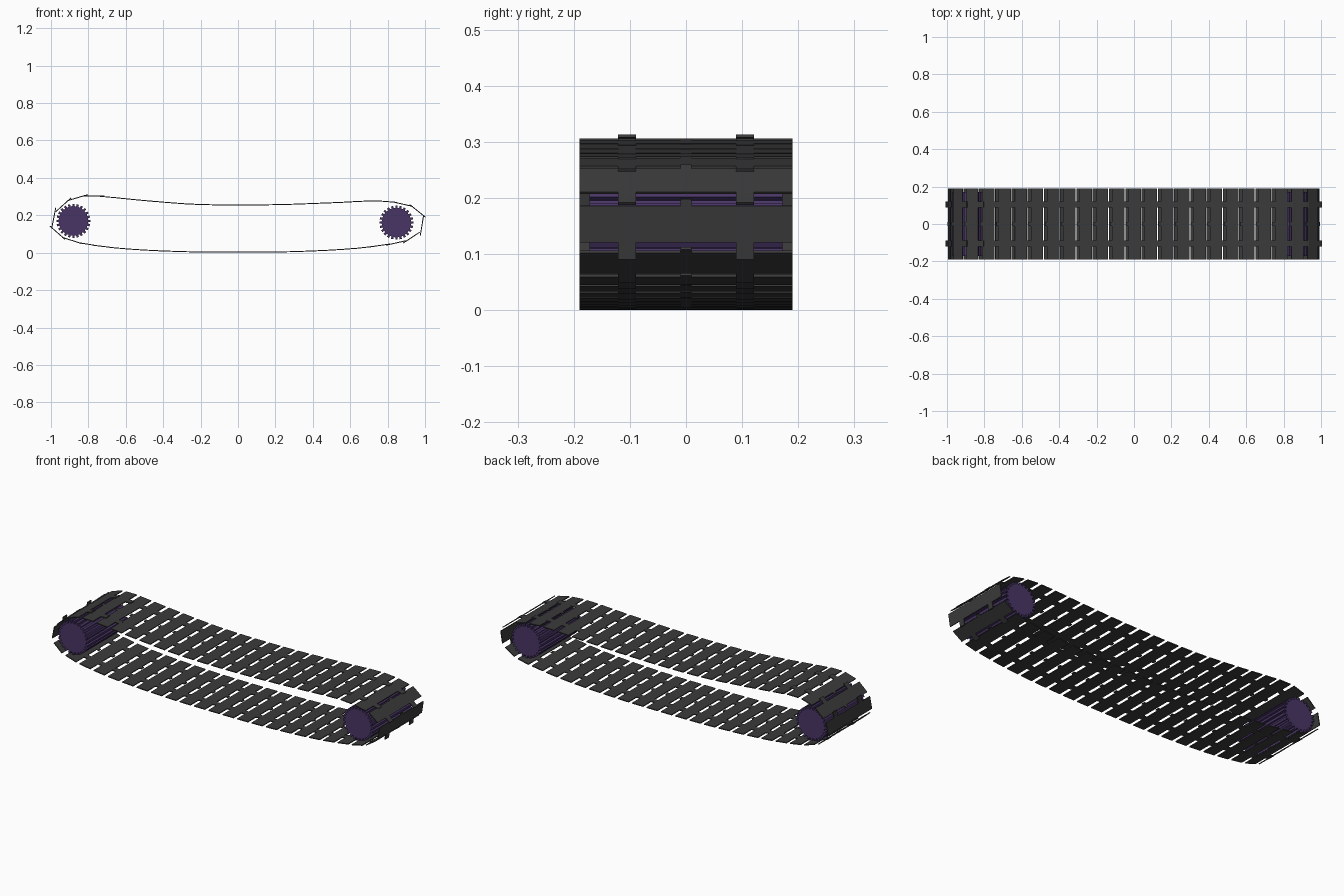
import bpy, bmesh, math
from mathutils import Vector

cube = bpy.data.objects.get("Cube")
if cube:
    bpy.data.objects.remove(cube, do_unlink=True)


def material(name, color):
    m = bpy.data.materials.new(name)
    m.use_nodes = True
    m.diffuse_color = (*color, 1)
    m.node_tree.nodes["Principled BSDF"].inputs["Base Color"].default_value = (*color, 1)
    return m


steel = material("dark grey steel", (0.043, 0.043, 0.043))
purple = material("purple metal", (0.065, 0.035, 0.13))


def prism(name, outline, direction, mat):
    """Mesh made by sweeping a closed flat outline along a direction."""
    bm = bmesh.new()
    base = bm.faces.new([bm.verts.new(p) for p in outline])
    ext = bmesh.ops.extrude_face_region(bm, geom=[base])
    verts = [v for v in ext["geom"] if isinstance(v, bmesh.types.BMVert)]
    bmesh.ops.translate(bm, verts=verts, vec=direction)
    bmesh.ops.recalc_face_normals(bm, faces=bm.faces)
    mesh = bpy.data.meshes.new(name)
    bm.to_mesh(mesh)
    bm.free()
    mesh.materials.append(mat)
    return mesh


def place(name, mesh, loc, angle=0):
    ob = bpy.data.objects.new(name, mesh)
    ob.location = loc
    ob.rotation_euler = (0, angle, 0)
    bpy.context.collection.objects.link(ob)
    return ob


# Track path in x, z: along the top, round the right end, back below
PATH = [(-0.735, 0.301), (-0.5, 0.279), (-0.25, 0.26), (0, 0.255), (0.25, 0.258),
        (0.5, 0.267), (0.74, 0.276), (0.86, 0.264), (0.945, 0.235), (0.985, 0.182),
        (0.968, 0.115), (0.9, 0.068), (0.8, 0.045), (0.6, 0.021), (0.3, 0.006),
        (0, 0.003), (-0.3, 0.006), (-0.6, 0.021), (-0.8, 0.045), (-0.9, 0.07),
        (-0.97, 0.112), (-0.988, 0.17), (-0.955, 0.235), (-0.89, 0.283), (-0.81, 0.302)]


def smooth_loop(points, steps=24):
    pts = [Vector(p) for p in points]
    n, out = len(pts), []
    for i in range(n):
        a, b, c, d = (pts[(i + k) % n] for k in (-1, 0, 1, 2))
        # Tangents scaled to segment length keep uneven spacing smooth
        seg = (c - b).length
        t0 = (c - a).normalized() * seg
        t1 = (d - b).normalized() * seg
        for s in range(steps):
            u = s / steps
            h = u * u * (3 - 2 * u)
            out.append(b * (1 - h) + c * h + t0 * u * (1 - u) ** 2 - t1 * u * u * (1 - u))
    return out


loop = smooth_loop(PATH)
lengths = [0]
for p, q in zip(loop, loop[1:] + loop[:1]):
    lengths.append(lengths[-1] + (q - p).length)
total = lengths[-1]


def at(dist):
    dist %= total
    i = next(k for k in range(len(loop)) if lengths[k + 1] > dist)
    f = (dist - lengths[i]) / (lengths[i + 1] - lengths[i])
    return loop[i].lerp(loop[(i + 1) % len(loop)], f)


# One track link: plate with two long leading tabs and a short rear tab
HALF, WIDE, THICK = 0.033, 0.19, 0.005
outline = [(-HALF, -WIDE), (HALF, -WIDE)]
for y in (-0.105, 0.105):
    outline += [(HALF, y - 0.016), (HALF + 0.031, y - 0.016),
                (HALF + 0.031, y + 0.016), (HALF, y + 0.016)]
outline += [(HALF, WIDE), (-HALF, WIDE), (-HALF, 0.01),
            (-HALF - 0.012, 0.01), (-HALF - 0.012, -0.01), (-HALF, -0.01)]
link_mesh = prism("track_link", [(x, y, -THICK / 2) for x, y in outline], (0, 0, THICK), steel)

count = round(total / 0.0865)
pitch = total / count
for i in range(count):
    mid = at((i + 0.5) * pitch)
    along = at((i + 0.9) * pitch) - at((i + 0.1) * pitch)
    place(f"track_link_{i + 1:02d}", link_mesh, (mid.x, 0, mid.y),
          math.atan2(-along.y, along.x))

# Toothed drums inside both ends
TEETH, OUTER, ROOT = 24, 0.091, 0.079
gear = []
for i in range(TEETH):
    for offset, r in ((-0.3, ROOT), (-0.25, OUTER), (0.25, OUTER), (0.3, ROOT)):
        a = math.tau * (i + offset) / TEETH
        gear.append((r * math.cos(a), -0.172, r * math.sin(a)))
drum_mesh = prism("toothed_drum", gear, (0, 0.344, 0), purple)
place("right_toothed_drum", drum_mesh, (-0.88, 0, 0.17))
place("left_toothed_drum", drum_mesh, (0.847, 0, 0.161))
